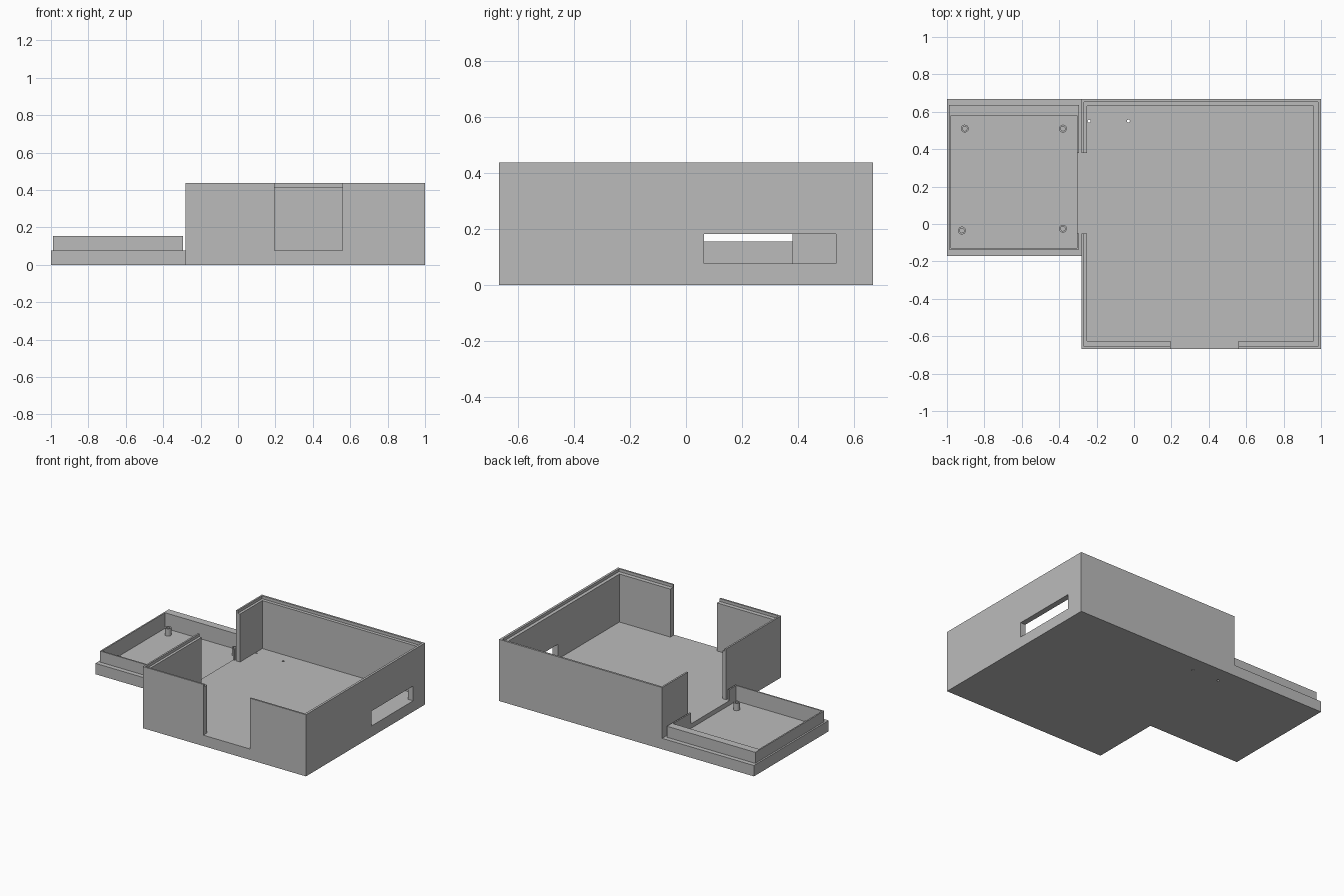
import bpy
import bmesh
from mathutils import Matrix, Vector

if "Cube" in bpy.data.objects:
    bpy.data.objects.remove(bpy.data.objects["Cube"])

grey = bpy.data.materials.new("plain grey")
grey.use_nodes = True
COLOUR = (0.5, 0.5, 0.5, 1)
grey.diffuse_color = COLOUR
grey.node_tree.nodes["Principled BSDF"].inputs["Base Color"].default_value = COLOUR

HEIGHT, FLOOR, RIM, LIP, TRAY_FLOOR = 0.437, 0.077, 0.417, 0.155, 0.045
ABOVE = 0.6   # cutters open to the top end here


def finish(name, bm):
    mesh = bpy.data.meshes.new(name)
    bm.to_mesh(mesh)
    bm.free()
    mesh.materials.append(grey)
    obj = bpy.data.objects.new(name, mesh)
    bpy.context.collection.objects.link(obj)
    return obj


def box(name, x, y, z):
    """Box from (low, high) pairs on each axis."""
    bm = bmesh.new()
    low, high = Vector((x[0], y[0], z[0])), Vector((x[1], y[1], z[1]))
    place = Matrix.Translation((low + high) / 2) @ Matrix.Diagonal((*(high - low), 1))
    bmesh.ops.create_cube(bm, size=1, matrix=place)
    return finish(name, bm)


def cylinder(name, x, y, z, radius):
    bm = bmesh.new()
    bmesh.ops.create_cone(bm, cap_ends=True, segments=24, radius1=radius, radius2=radius,
                          depth=z[1] - z[0],
                          matrix=Matrix.Translation((x, y, (z[0] + z[1]) / 2)))
    return finish(name, bm)


def combine(target, tools, operation="DIFFERENCE"):
    """Apply each tool to the target, then discard the tools."""
    for tool in tools:
        tool.hide_render = True
        mod = target.modifiers.new("cut", "BOOLEAN")
        mod.solver = "EXACT"
        mod.operation = operation
        mod.object = tool
        depsgraph = bpy.context.evaluated_depsgraph_get()
        result = bpy.data.meshes.new_from_object(target.evaluated_get(depsgraph))
        target.modifiers.clear()
        target.data = result
        bpy.data.objects.remove(tool)
    target.data.materials.clear()
    target.data.materials.append(grey)


# Main case: hollow box with a stepped rim, open front, side doorway and window
case = box("main_case", (-0.28, 1), (-0.667, 0.667), (0, HEIGHT))
combine(case, [
    box("interior_cutter", (-0.25, 0.96), (-0.625, 0.63), (FLOOR, ABOVE)),
    box("rim_cutter", (-0.268, 0.984), (-0.655, 0.653), (RIM, ABOVE)),
    box("front_opening_cutter", (0.195, 0.56), (-0.8, -0.5), (FLOOR, ABOVE)),
    box("doorway_cutter", (-0.4, -0.15), (-0.05, 0.38), (FLOOR, ABOVE)),
    box("window_cutter", (0.9, 1.1), (0.065, 0.535), (FLOOR, 0.182)),
    cylinder("floor_hole_cutter", -0.24, 0.55, (-0.1, 0.2), 0.008),
    cylinder("floor_hole_cutter", -0.03, 0.55, (-0.1, 0.2), 0.008),
])

# Side tray: low base with a raised lip, open toward the doorway
tray = box("side_tray", (-1, -0.28), (-0.17, 0.667), (0, FLOOR))
combine(tray, [box("tray_lip", (-0.988, -0.295), (-0.137, 0.635), (0.02, LIP))], "UNION")
combine(tray, [
    box("tray_interior_cutter", (-0.978, -0.305), (-0.127, 0.58), (TRAY_FLOOR, ABOVE)),
    box("tray_doorway_cutter", (-0.32, -0.2), (-0.05, 0.38), (FLOOR, ABOVE)),
])

# Hollow mounting posts standing in the tray
for i, (x, y) in enumerate([(-0.905, 0.51), (-0.38, 0.51), (-0.92, -0.035), (-0.38, -0.025)]):
    post = cylinder(f"mounting_post_{i + 1}", x, y, (TRAY_FLOOR - 0.01, 0.097), 0.021)
    combine(post, [cylinder("post_hole_cutter", x, y, (TRAY_FLOOR, 0.2), 0.012)])
    bpy.ops.object.select_all(action="DESELECT")
    post.select_set(True)
    bpy.context.view_layer.objects.active = post
    bpy.ops.object.shade_smooth_by_angle()
